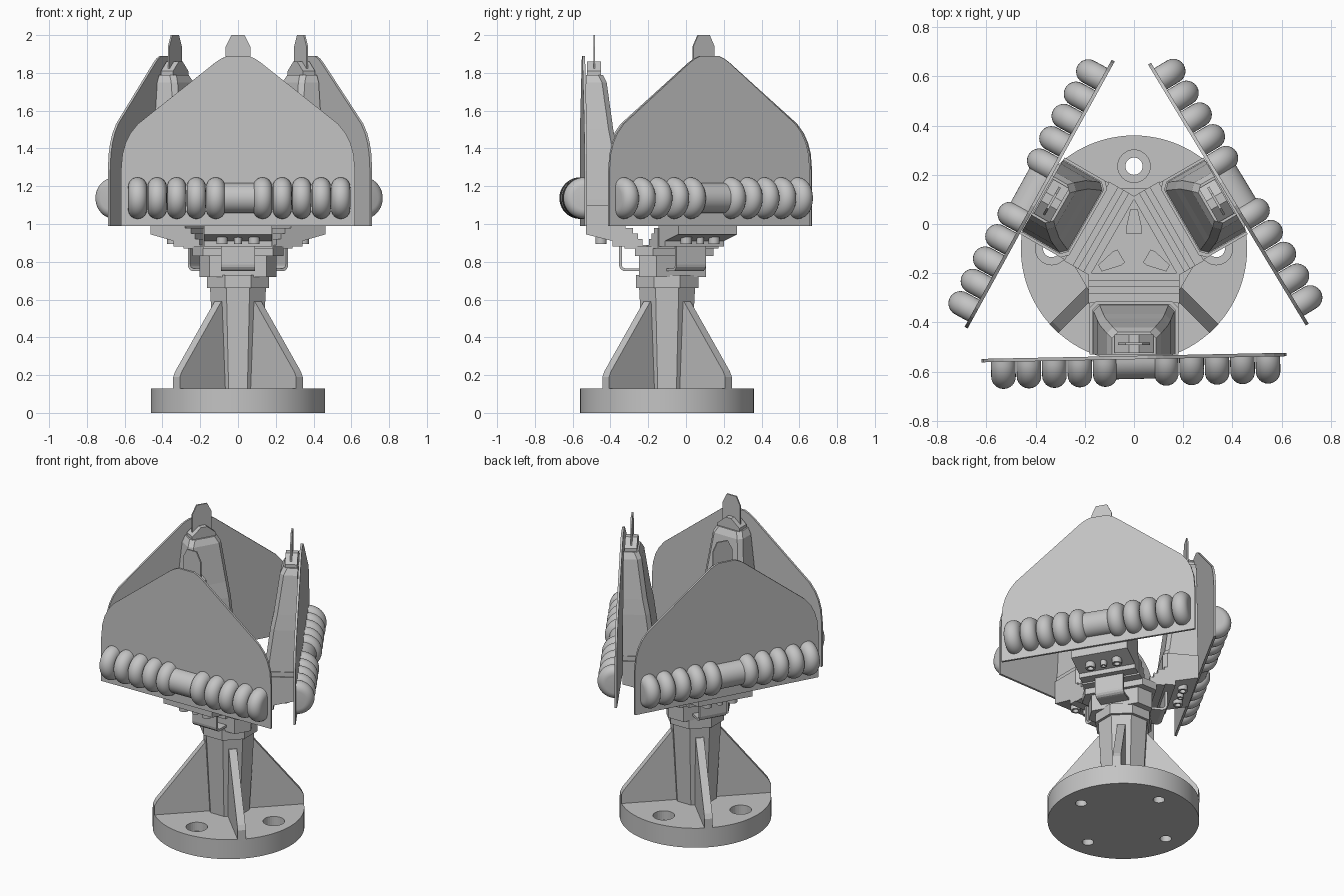
import bpy, bmesh, math
from mathutils import Matrix, Vector

cube = bpy.data.objects.get("Cube")
if cube:
    bpy.data.objects.remove(cube)

grey = bpy.data.materials.new("light_grey")
grey.use_nodes = True
grey.diffuse_color = (0.55, 0.55, 0.55, 1)
grey.node_tree.nodes["Principled BSDF"].inputs["Base Color"].default_value = grey.diffuse_color

CENTRE = Vector((0, -0.1, 0))
SECTORS = {"front": 0, "left_rear": 120, "right_rear": 240}
TILT = Matrix.Rotation(math.radians(1.15), 4, 'Z')


def add(name, bm, angle=0, smooth=False):
    bmesh.ops.recalc_face_normals(bm, faces=bm.faces)
    mesh = bpy.data.meshes.new(name)
    bm.to_mesh(mesh)
    bm.free()
    mesh.materials.append(grey)
    return place(name, mesh, angle, smooth)


def place(name, mesh, angle=0, smooth=False):
    obj = bpy.data.objects.new(name, mesh)
    obj.location = CENTRE
    obj.rotation_euler.z = math.radians(angle)
    bpy.context.collection.objects.link(obj)
    if smooth:
        bpy.ops.object.select_all(action='DESELECT')
        obj.select_set(True)
        bpy.context.view_layer.objects.active = obj
        bpy.ops.object.shade_smooth_by_angle(angle=math.radians(35))
    return obj


def loft(rings, bm=None):
    """Skin between matching closed rings and cap both ends."""
    bm = bm or bmesh.new()
    loops = [[bm.verts.new(p) for p in ring] for ring in rings]
    for a, b in zip(loops, loops[1:]):
        for i in range(len(a)):
            j = (i + 1) % len(a)
            bm.faces.new((a[i], a[j], b[j], b[i]))
    bm.faces.new(loops[0])
    bm.faces.new(loops[-1])
    return bm


def side_prism(profile, half, bm=None):
    """Extrude a (outward distance, height) profile sideways."""
    return loft([[(x, -d, z) for d, z in profile] for x in (-half, half)], bm)


def front_prism(outline, d0, d1, bm=None):
    """Extrude a half outline (x, z), mirrored, between two distances."""
    full = outline + [(-x, z) for x, z in reversed(outline)]
    return loft([[(x, -d, z) for x, z in full] for d in (d0, d1)], bm)


def polygon(radius, z, sides, turn=0):
    return [(radius * math.cos(turn + math.tau * i / sides),
             radius * math.sin(turn + math.tau * i / sides), z) for i in range(sides)]


def repeat(name, bm, smooth=False):
    """Place the part once in each of the three sectors."""
    first = None
    for sector, angle in SECTORS.items():
        label = f"{sector}_{name}"
        if first is None:
            first = add(label, bm, angle, smooth)
        else:
            place(label, first.data, angle)


# Round base plate with four counterbored bolt holes
base = add("base_plate", loft([polygon(0.46, z, 96) for z in (0, 0.13)]), 0, True)
holes = bmesh.new()
for x, y, _ in polygon(0.335, 0, 4):
    steps = [(0.035, -0.1), (0.035, 0.07), (0.066, 0.07), (0.066, 0.2)]
    loft([[(x + px, y + py, z) for px, py, _ in polygon(r, 0, 32)] for r, z in steps], holes)
cutter = add("bolt_hole_cutter", holes)
cutter.hide_render = True
cut = base.modifiers.new("bolt_holes", 'BOOLEAN')
cut.object = cutter
cut.solver = 'EXACT'
bpy.context.view_layer.objects.active = base
bpy.ops.object.modifier_apply(modifier=cut.name)
bpy.data.objects.remove(cutter)

# Flared eight-sided column and its collar
turn = math.pi / 8
flat = 1 / math.cos(turn)
add("column", loft([polygon(a * flat, z, 8, turn) for a, z in
                    [(0.12, 0.13), (0.148, 0.66), (0.165, 0.66), (0.165, 0.73)]]))

# Four diagonal gussets
fin = side_prism([(0.08, 0.12), (0.46, 0.12), (0.46, 0.19), (0.445, 0.22),
                  (0.15, 0.59), (0.08, 0.59)], 0.025)
gusset = add("gusset_1", fin, 45)
for i in range(1, 4):
    place(f"gusset_{i + 1}", gusset.data, 45 + 90 * i)

# Central hub
def hub_ring(d, half, z):
    ring = []
    for angle in SECTORS.values():
        rot = Matrix.Rotation(math.radians(angle), 3, 'Z')
        ring += [rot @ Vector((x, -d, z)) for x in (-half, half)]
    return ring

add("hub_lower", loft([hub_ring(0.15, 0.15, z) for z in (0.72, 0.84)]))
add("hub_upper", loft([hub_ring(0.17, 0.185, z) for z in (0.83, 0.88)]))

# Stepped ribs joining the hub to each block
repeat("stepped_rib", side_prism([(0.1, 0.87), (0.1, 0.89), (0.13, 0.89), (0.13, 0.92), (0.155, 0.92),
                                  (0.155, 0.95), (0.18, 0.95), (0.18, 0.98), (0.225, 0.98),
                                  (0.225, 0.87)], 0.185))

# Small tapered ridges on top of the hub
ridge = bmesh.new()
for k in SECTORS.values():
    rot = Matrix.Rotation(math.radians(k + 180), 3, 'Z')
    shape = [(0.03, 0.06), (-0.03, 0.06), (-0.033, 0.08), (-0.015, 0.16), (0.015, 0.16), (0.033, 0.08)]
    loft([[rot @ Vector((x, -d, z)) for x, d in shape] for z in (0.87, 0.89)], ridge)
add("hub_ridges", ridge)

# Bent strap under each block
bend = [(0.255 - 0.035 + 0.035 * math.cos(t * math.pi / 8),
         0.785 - 0.035 * math.sin(t * math.pi / 8)) for t in range(5)]
inner = [(0.22 + 0.02 * math.cos(t * math.pi / 8),
          0.785 - 0.02 * math.sin(t * math.pi / 8)) for t in reversed(range(5))]
repeat("strap", side_prism([(0.255, 0.9)] + bend + [(0.1, 0.75), (0.1, 0.765)] + inner + [(0.24, 0.9)], 0.09))

# Mounting block with sloped underside
repeat("mount_block", side_prism([(0.43, 1.0), (0.43, 0.945), (0.29, 0.91), (0.29, 0.88),
                                  (0.22, 0.88), (0.22, 1.0)], 0.18))

# Hollow connectors below the block
plugs = bmesh.new()
for x, r in ((-0.085, 0.03), (0, 0.02), (0.085, 0.03)):
    rings = [(r, 0.94), (r, 0.895), (r * 0.6, 0.895), (r * 0.6, 0.92)]
    loft([[(x + px, py - 0.35, z) for px, py, _ in polygon(q, 0, 20)] for q, z in rings], plugs)
repeat("connectors", plugs, True)

# Tapered tower with chamfered inner corners
def tower_ring(z, half, depth, outer=0.43):
    c = 0.025
    half_ring = [(half, outer), (half, depth + c), (half - c, depth)]
    full = half_ring + [(-x, d) for x, d in reversed(half_ring)]
    return [(x, -d, z) for x, d in full]

sections = [(0.99, 0.18, 0.215), (1.1, 0.18, 0.215), (1.1, 0.17, 0.225), (1.13, 0.17, 0.225),
            (1.13, 0.165, 0.23), (1.4, 0.15, 0.265), (1.5, 0.14, 0.285), (1.75, 0.11, 0.32),
            (1.79, 0.09, 0.34)]
repeat("tower", loft([tower_ring(*s) for s in sections]))

# Gabled cap and thin top blade
repeat("gable_cap", front_prism([(0.08, 1.78), (0.08, 1.81), (0.02, 1.86)], 0.35, 0.425))
repeat("top_blade", front_prism([(0.065, 1.78), (0.065, 1.94), (0.035, 2.0)], 0.381, 0.391))

# Broad shield panel
shield = [(0.62, 0.99), (0.62, 1.28), (0.612, 1.37), (0.595, 1.43), (0.57, 1.48), (0.53, 1.53),
          (0.12, 1.855), (0.09, 1.875), (0.055, 1.89)]
panel = front_prism(shield, 0.436, 0.45)
bmesh.ops.rotate(panel, verts=panel.verts, cent=(0, -0.443, 0), matrix=TILT)
repeat("shield", panel)

# Rounded half discs and a plain half cylinder along the shield
def half_round(bm, x, profile):
    verts = [bm.verts.new((x + px, 0, r)) for px, r in profile]
    edges = [bm.edges.new(pair) for pair in zip(verts, verts[1:])]
    bmesh.ops.spin(bm, geom=verts + edges, cent=(0, 0, 0), axis=(1, 0, 0),
                   angle=math.pi, steps=20)

bumper = bmesh.new()
lobe = [(-0.05, 0.001)] + [(-0.05 * math.cos(t * math.pi / 12), 0.06 + 0.05 * math.sin(t * math.pi / 12))
                           for t in range(13)] + [(0.05, 0.001)]
for i in range(5):
    for side in (-1, 1):
        half_round(bumper, 0.006 + side * (0.124 + 0.1035 * i), lobe)
half_round(bumper, 0.006, [(-0.09, 0.001), (-0.09, 0.08), (0.09, 0.08), (0.09, 0.001)])
bmesh.ops.remove_doubles(bumper, verts=bumper.verts, dist=0.0005)
bmesh.ops.translate(bumper, verts=bumper.verts, vec=(0, -0.45, 1.137))
bmesh.ops.rotate(bumper, verts=bumper.verts, cent=(0, -0.443, 0), matrix=TILT)
repeat("bumper_lobes", bumper, True)
